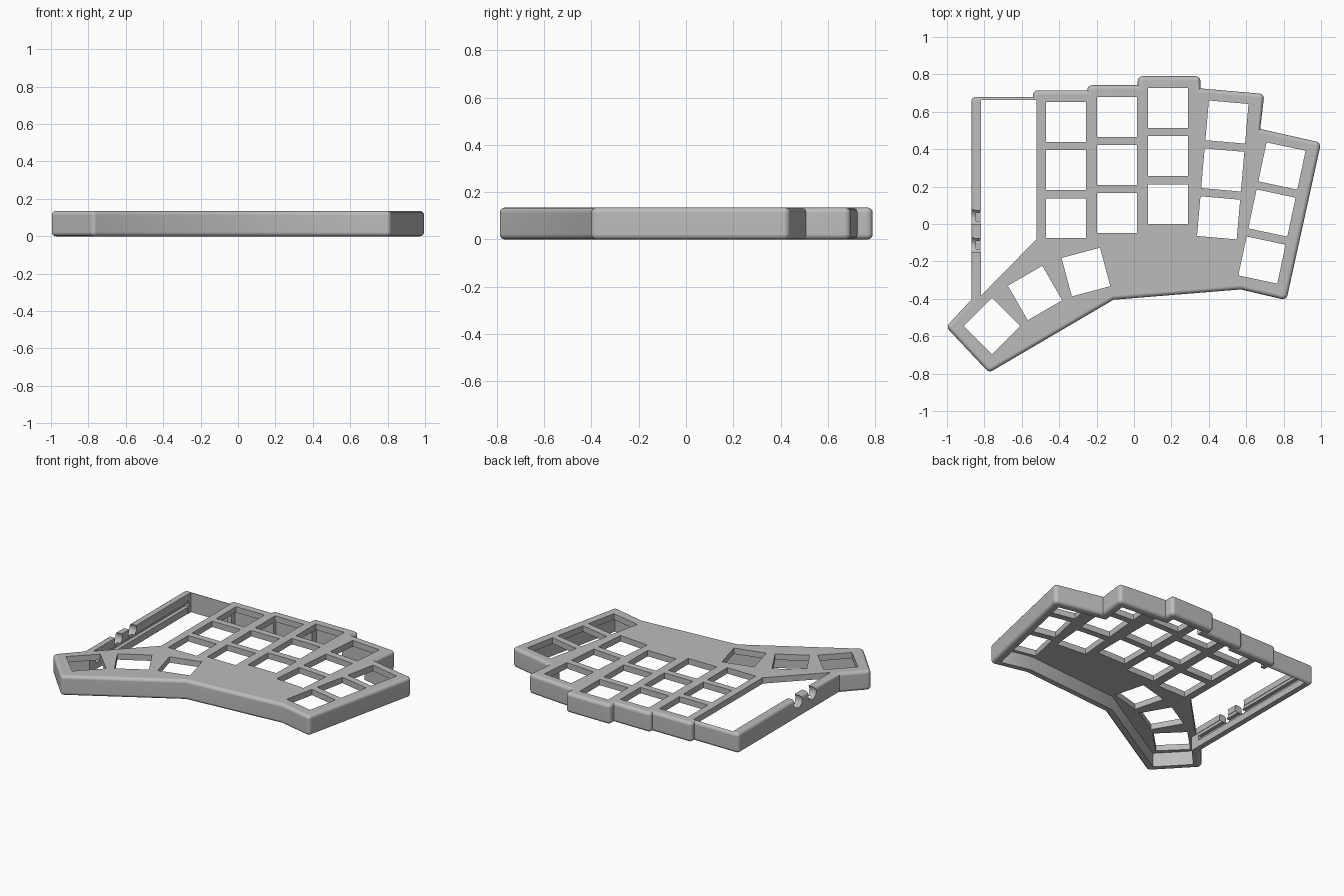
import bpy, bmesh, math
from mathutils import Vector, Matrix

if "Cube" in bpy.data.objects:
    bpy.data.objects.remove(bpy.data.objects["Cube"], do_unlink=True)

HEIGHT, PLATE_Z, WALL, EDGE, CORNER = 0.135, 0.095, 0.05, 0.022, 0.025
KEY, PITCH = 0.213, 0.257

grey = bpy.data.materials.new("light grey plastic")
grey.use_nodes = True
colour = (0.5, 0.5, 0.5, 1)
grey.diffuse_color = colour
grey.node_tree.nodes["Principled BSDF"].inputs["Base Color"].default_value = colour

# Case outline, counter-clockwise from the thumb end
OUTLINE = [Vector(p) for p in (
    (-1.005, -0.55), (-0.775, -0.795), (-0.11, -0.405), (0.57, -0.35),
    (0.815, -0.407), (1.0, 0.435), (0.675, 0.508), (0.697, 0.695),
    (0.355, 0.725), (0.355, 0.79), (0.02, 0.79), (0.02, 0.742),
    (-0.25, 0.742), (-0.25, 0.715), (-0.54, 0.715), (-0.54, 0.68),
    (-0.87, 0.68), (-0.87, -0.405))]


def offset(points, d):
    """Move every side inward by d, keeping mitred corners."""
    out = []
    for i, p in enumerate(points):
        a = (p - points[i - 1]).normalized()
        b = (points[(i + 1) % len(points)] - p).normalized()
        na, nb = Vector((-a.y, a.x)), Vector((-b.y, b.x))
        out.append(p + (na + nb) * (d / (1 + na.dot(nb))))
    return out


def round_corners(points, r, steps=5):
    """Replace the outward corners by arcs; inward corners stay sharp."""
    out = []
    for i, p in enumerate(points):
        u = (points[i - 1] - p).normalized()
        v = (points[(i + 1) % len(points)] - p).normalized()
        if u.cross(v) > 0:
            out.append(p)
            continue
        half = u.angle(v) / 2
        centre = p + (u + v).normalized() * (r / math.sin(half))
        start = p + u * (r / math.tan(half)) - centre
        sweep = math.pi - 2 * half
        for k in range(steps):
            out.append(centre + Matrix.Rotation(sweep * k / (steps - 1), 2) @ start)
    return out


def add_stack(bm, layers):
    """Skin a closed solid through (points, z) layers."""
    rings = [[bm.verts.new((p[0], p[1], z)) for p in pts] for pts, z in layers]
    bm.faces.new(rings[0][::-1])
    bm.faces.new(rings[-1])
    for low, high in zip(rings, rings[1:]):
        for i in range(len(low)):
            j = (i + 1) % len(low)
            bm.faces.new((low[i], low[j], high[j], high[i]))


def make_object(name, bm):
    bmesh.ops.recalc_face_normals(bm, faces=bm.faces)
    mesh = bpy.data.meshes.new(name)
    bm.to_mesh(mesh)
    bm.free()
    mesh.materials.append(grey)
    obj = bpy.data.objects.new(name, mesh)
    bpy.context.collection.objects.link(obj)
    return obj


def prism(name, points, z0, z1):
    bm = bmesh.new()
    add_stack(bm, [(points, z0), (points, z1)])
    return make_object(name, bm)


# Solid body with rolled top and bottom edges
bm = bmesh.new()
layers = []
for i in range(5):
    a = math.pi / 2 * i / 4
    d = EDGE * (1 - math.sin(a))
    layers.append((round_corners(offset(OUTLINE, d), CORNER - d), EDGE * (1 - math.cos(a))))
layers += [(pts, HEIGHT - z) for pts, z in layers[::-1]]
add_stack(bm, layers)
case = make_object("keyboard_case", bm)

# Hollow underside and the open bay beside the keys
cutters = [
    prism("underside_cutter", offset(OUTLINE, WALL), -0.1, PLATE_Z),
    prism("bay_cutter", [(-0.817, -0.382), (-0.52, -0.08), (-0.52, 0.662), (-0.817, 0.662)], -0.2, 0.3),
    prism("groove_cutter", [(-0.845, -0.36), (-0.79, -0.36), (-0.79, 0.64), (-0.845, 0.64)], 0.045, 0.075),
]

# Key openings: top key of each column, its turn in degrees, and the count
COLUMNS = [(-0.364, 0.545, 0, 3), (-0.09, 0.572, 0, 3), (0.182, 0.62, 0, 3),
           (0.497, 0.545, -5, 3), (0.791, 0.31, -12, 3),
           (-0.257, -0.257, 15, 1), (-0.529, -0.369, 30, 1), (-0.759, -0.545, 45, 1)]
bm = bmesh.new()
for x, y, turn, count in COLUMNS:
    rot = Matrix.Rotation(math.radians(turn), 2)
    for k in range(count):
        centre = Vector((x, y)) + rot @ Vector((0, -PITCH * k))
        square = [centre + rot @ (Vector(c) * KEY / 2)
                  for c in ((-1, -1), (1, -1), (1, 1), (-1, 1))]
        add_stack(bm, [(square, 0.03), (square, 0.3)])
cutters.append(make_object("key_cutter", bm))

# Round cable notches in the side wall
bm = bmesh.new()
for y in (0.037, -0.113):
    place = Matrix.Translation((-0.845, y, 0.112)) @ Matrix.Rotation(math.pi / 2, 4, "Y")
    bmesh.ops.create_cone(bm, cap_ends=True, segments=32, radius1=0.043,
                          radius2=0.043, depth=0.12, matrix=place)
cutters.append(make_object("notch_cutter", bm))

# Cut everything out, then bake the result and drop the cutters
for cutter in cutters:
    cutter.hide_render = True
    mod = case.modifiers.new(cutter.name, "BOOLEAN")
    mod.operation, mod.solver, mod.object = "DIFFERENCE", "EXACT", cutter
bpy.context.view_layer.update()
depsgraph = bpy.context.evaluated_depsgraph_get()
baked = bpy.data.meshes.new_from_object(case.evaluated_get(depsgraph))
case.modifiers.clear()
case.data = baked
for cutter in cutters:
    bpy.data.objects.remove(cutter, do_unlink=True)

# Smooth rolled edges, flat plate
bpy.ops.object.select_all(action="DESELECT")
case.select_set(True)
bpy.context.view_layer.objects.active = case
bpy.ops.object.shade_smooth_by_angle(angle=math.radians(35))
weighted = case.modifiers.new("even_shading", "WEIGHTED_NORMAL")
weighted.keep_sharp = True
